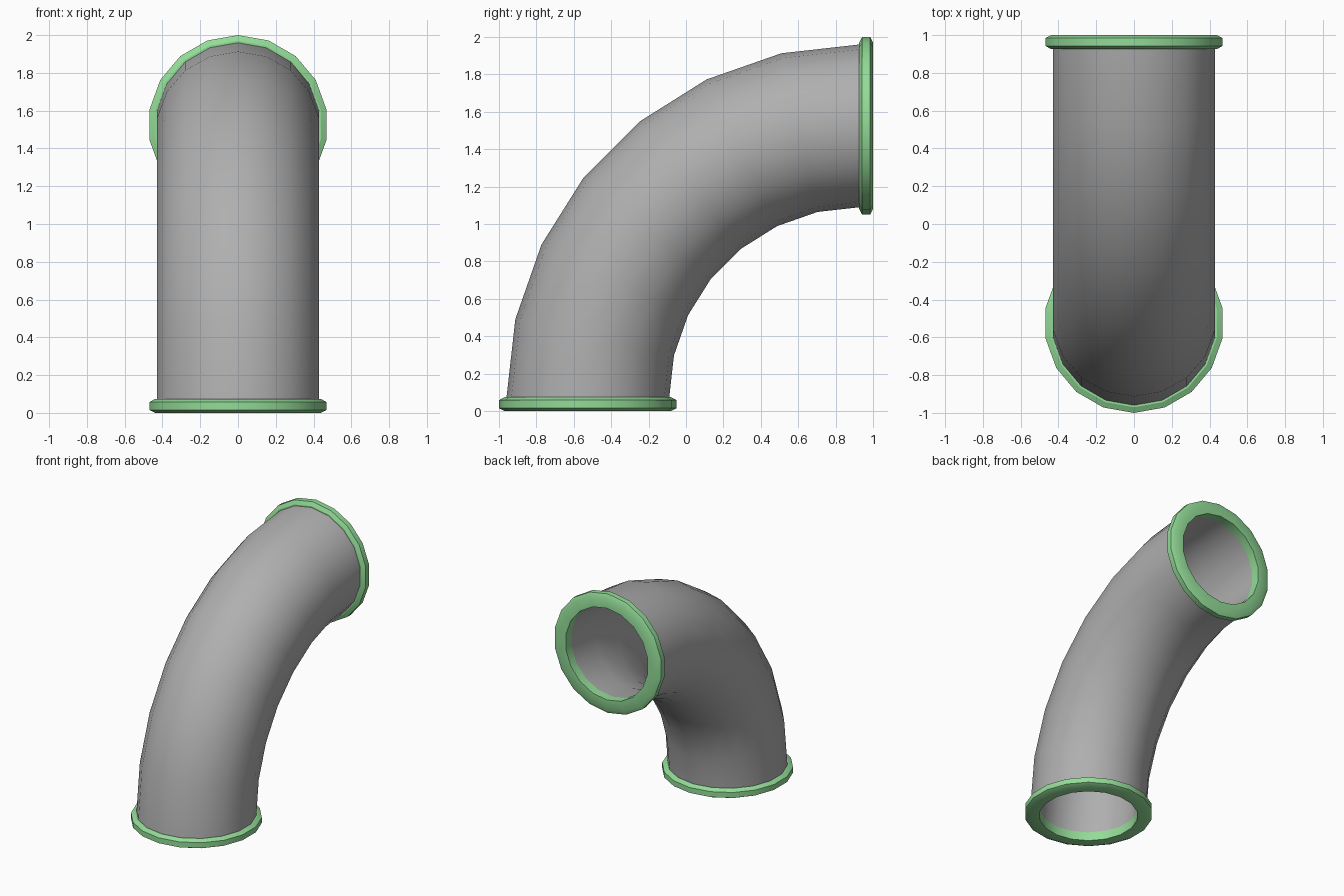
import bpy, bmesh
from math import sin, cos, pi
from mathutils import Vector

if "Cube" in bpy.data.objects:
    bpy.data.objects.remove(bpy.data.objects["Cube"])

SIDES, STEPS = 18, 7
BEND, CY, CZ = 1.455, 0.93, 0.07
R_OUT, R_IN = 0.435, 0.366


def material(name, r, g, b):
    m = bpy.data.materials.new(name)
    m.diffuse_color = (r, g, b, 1)
    m.use_nodes = True
    m.node_tree.nodes["Principled BSDF"].inputs["Base Color"].default_value = m.diffuse_color
    return m


green = material("green_flange", 0.29, 0.71, 0.31)
grey = material("dark_grey_pipe", 0.43, 0.43, 0.43)


def ring(bm, t, r, shift=0.0):
    """Circle of vertices across the bend at angle t, shifted along the tube."""
    n = Vector((0, -cos(t), sin(t)))
    along = Vector((0, sin(t), cos(t)))
    c = Vector((0, CY, CZ)) + n * BEND + along * shift
    x = Vector((1, 0, 0))
    return [bm.verts.new(c + n * (r * cos(2 * pi * i / SIDES)) + x * (r * sin(2 * pi * i / SIDES)))
            for i in range(SIDES)]


def make(name, build, mat):
    """Skin a closed loop of rings into a smooth-shaded object."""
    bm = bmesh.new()
    rings = build(bm)
    for a, b in zip(rings, rings[1:] + rings[:1]):
        for i in range(SIDES):
            j = (i + 1) % SIDES
            bm.faces.new((a[i], a[j], b[j], b[i]))
    bmesh.ops.recalc_face_normals(bm, faces=bm.faces)
    me = bpy.data.meshes.new(name)
    bm.to_mesh(me)
    bm.free()
    me.materials.append(mat)
    ob = bpy.data.objects.new(name, me)
    bpy.context.collection.objects.link(ob)
    bpy.ops.object.select_all(action='DESELECT')
    ob.select_set(True)
    bpy.context.view_layer.objects.active = ob
    bpy.ops.object.shade_smooth_by_angle(angle=pi / 6)
    return ob


# Hollow elbow: outer wall forward, inner wall back
angles = [pi / 2 * k / STEPS for k in range(STEPS + 1)]
make("elbow_pipe", lambda bm: [ring(bm, t, R_OUT) for t in angles]
     + [ring(bm, t, R_IN) for t in reversed(angles)], grey)

# Chamfered flanges: (radius, distance beyond the pipe end)
profile = [(R_IN, 0), (0.445, -0.004), (0.475, 0.012), (0.475, 0.055), (0.445, 0.07), (R_IN, 0.07)]
for name, t, way in (("bottom_flange", 0, -1), ("back_flange", pi / 2, 1)):
    make(name, lambda bm: [ring(bm, t, r, way * d) for r, d in profile], green)
